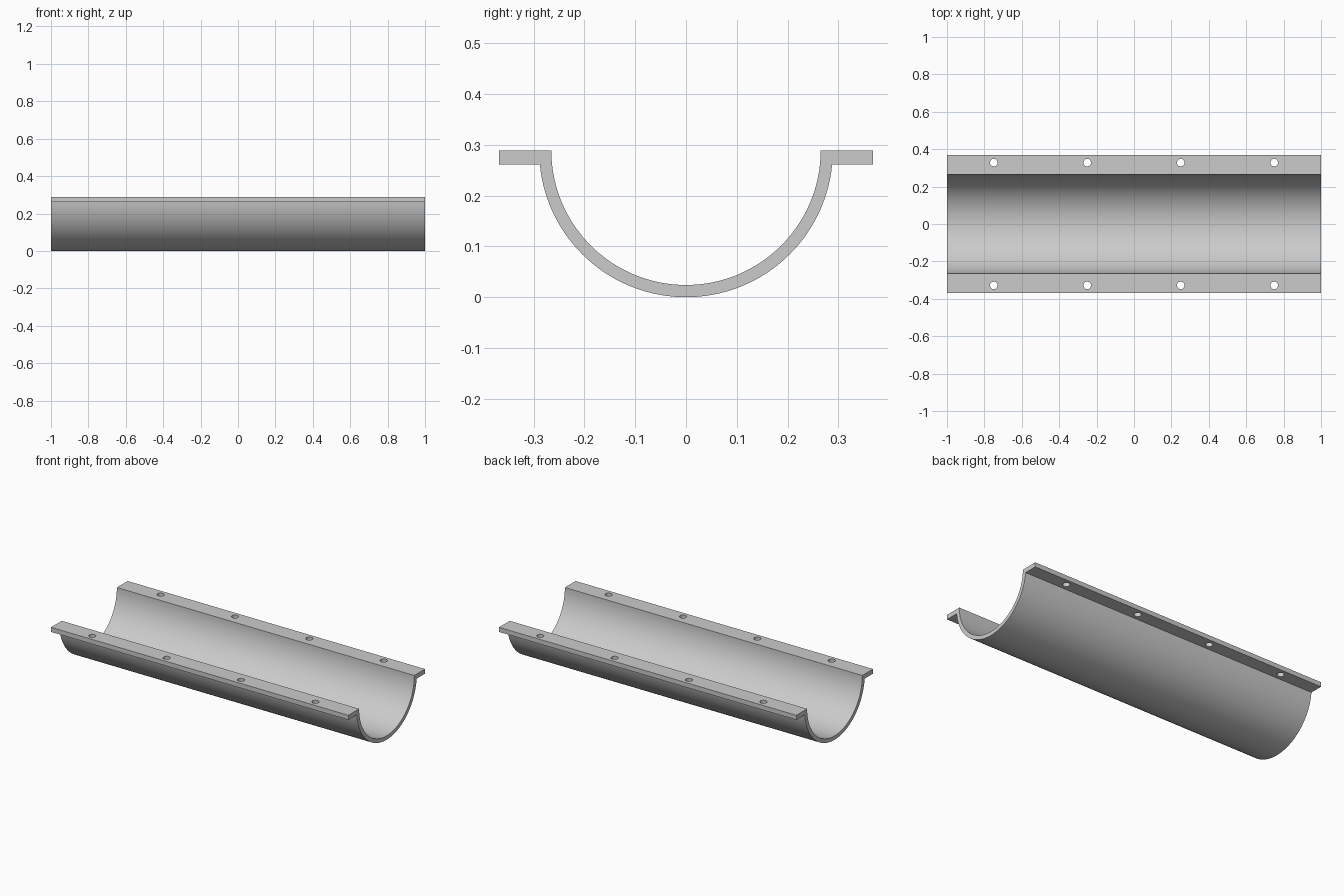
import bpy, bmesh, math
from mathutils import Matrix

if "Cube" in bpy.data.objects:
    bpy.data.objects.remove(bpy.data.objects["Cube"])

R_OUT, R_IN, TOP = 0.289, 0.265, 0.289
FLANGE_Y, FLANGE_Z = 0.368, 0.261
SEG = 64

steel = bpy.data.materials.new("plain grey")
steel.diffuse_color = (0.6, 0.6, 0.6, 1)
steel.use_nodes = True
steel.node_tree.nodes["Principled BSDF"].inputs["Base Color"].default_value = steel.diffuse_color


def make_object(name, bm):
    bmesh.ops.recalc_face_normals(bm, faces=bm.faces)
    mesh = bpy.data.meshes.new(name)
    bm.to_mesh(mesh)
    bm.free()
    obj = bpy.data.objects.new(name, mesh)
    bpy.context.collection.objects.link(obj)
    return obj


def arc(radius, start, end):
    return [(radius * math.cos(start + (end - start) * i / SEG),
             TOP + radius * math.sin(start + (end - start) * i / SEG))
            for i in range(SEG + 1)]


# Half-pipe profile with side flanges, extruded along x
dip = math.asin((TOP - FLANGE_Z) / R_OUT)
profile = arc(R_IN, -math.pi, 0)
profile += [(FLANGE_Y, TOP), (FLANGE_Y, FLANGE_Z)]
profile += arc(R_OUT, -dip, -math.pi + dip)
profile += [(-FLANGE_Y, FLANGE_Z), (-FLANGE_Y, TOP)]
bm = bmesh.new()
face = bm.faces.new([bm.verts.new((-1, y, z)) for y, z in profile])
ext = bmesh.ops.extrude_face_region(bm, geom=[face])
bmesh.ops.translate(bm, vec=(2, 0, 0),
                    verts=[g for g in ext["geom"] if isinstance(g, bmesh.types.BMVert)])
trough = make_object("flanged_trough", bm)
trough.data.materials.append(steel)

# Bolt hole cutters, four along each flange
bm = bmesh.new()
for x in (-0.75, -0.25, 0.25, 0.75):
    for y in (-0.328, 0.328):
        bmesh.ops.create_cone(bm, cap_ends=True, segments=32, radius1=0.02, radius2=0.02,
                              depth=0.1, matrix=Matrix.Translation((x, y, 0.275)))
cutter = make_object("bolt_hole_cutter", bm)
cutter.data.materials.append(steel)
cutter.hide_render = True

mod = trough.modifiers.new("bolt_holes", 'BOOLEAN')
mod.operation = 'DIFFERENCE'
mod.solver = 'EXACT'
mod.object = cutter
bpy.context.view_layer.objects.active = trough
trough.select_set(True)
bpy.ops.object.modifier_apply(modifier=mod.name)
bpy.data.objects.remove(cutter)

# Smooth the curved walls, keep the edges crisp
bpy.ops.object.shade_smooth_by_angle(angle=math.radians(30))
